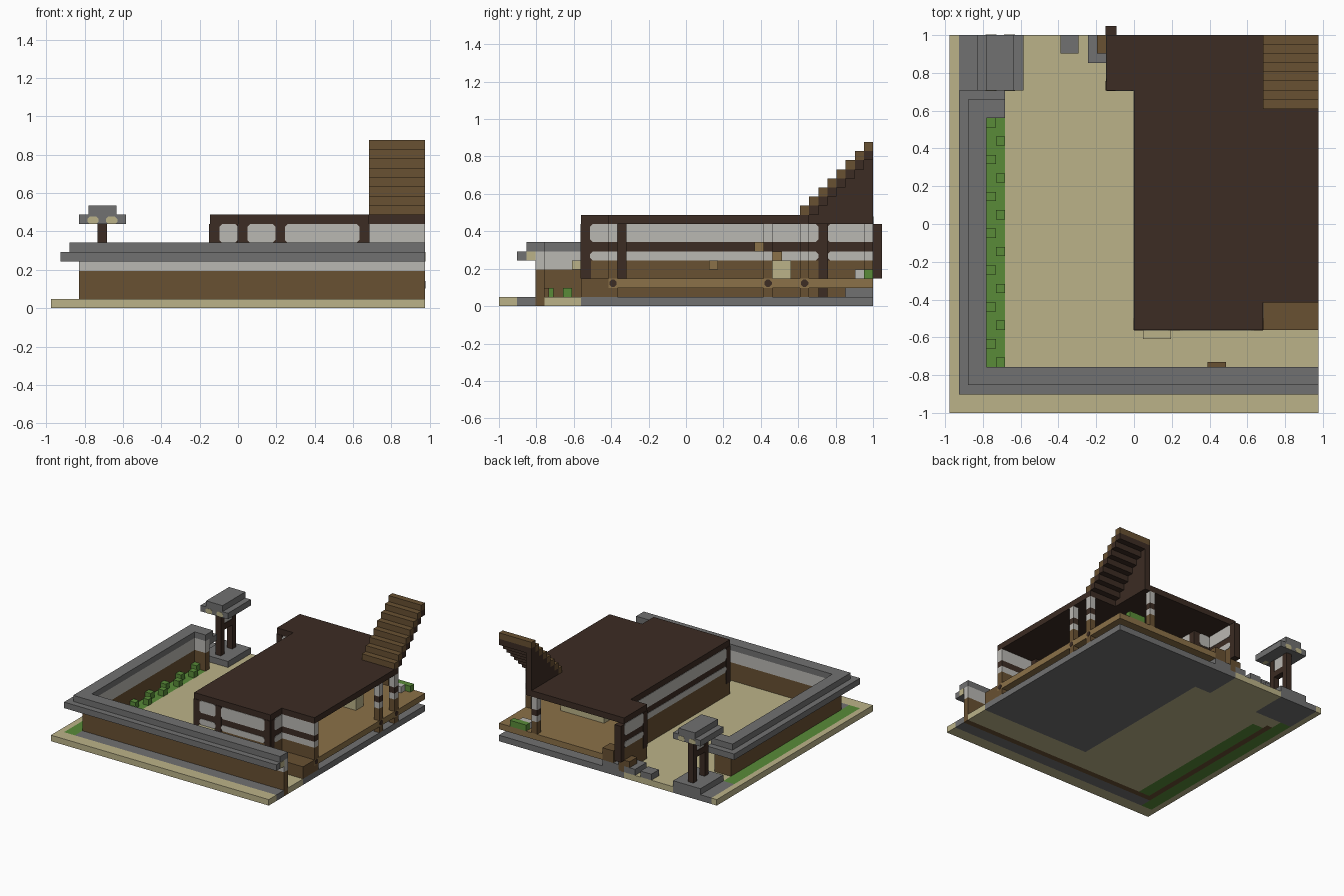
import bpy, bmesh
from mathutils import Matrix, Vector

cube = bpy.data.objects.get("Cube")
if cube:
    bpy.data.objects.remove(cube, do_unlink=True)

NX, NY = 40, 41          # plot size in blocks
U = 2 / NY               # block size


def material(name, r, g, b):
    m = bpy.data.materials.new(name)
    m.use_nodes = True
    m.diffuse_color = (r, g, b, 1)
    m.node_tree.nodes["Principled BSDF"].inputs["Base Color"].default_value = (r, g, b, 1)
    return m


SAND = material("sand", .50, .45, .25)
BROWN = material("brown wood", .14, .082, .032)
DARK = material("dark wood", .045, .025, .017)
GREY = material("grey stone", .165, .165, .165)
WHITE = material("white plaster", .49, .48, .45)
TAN = material("light wood", .26, .165, .065)
GREEN = material("leaf green", .1, .26, .04)


def pos(i, j, k):
    return Vector(((i - NX / 2) * U, (j - NY / 2) * U, k * U))


def finish(name, bm, mats):
    bmesh.ops.recalc_face_normals(bm, faces=bm.faces)
    me = bpy.data.meshes.new(name)
    bm.to_mesh(me)
    bm.free()
    for m in mats:
        me.materials.append(m)
    ob = bpy.data.objects.new(name, me)
    bpy.context.collection.objects.link(ob)
    return ob


def box(name, i, j, k, mat):
    """Box from three (start, end) ranges in blocks."""
    lo, hi = pos(i[0], j[0], k[0]), pos(i[1], j[1], k[1])
    bm = bmesh.new()
    bmesh.ops.create_cube(bm, size=1, matrix=Matrix.Translation((lo + hi) / 2)
                          @ Matrix.Diagonal((*(hi - lo), 1)))
    return finish(name, bm, [mat])


def panel(name, along, s, f, k, mat, cut=.3, out=.06):
    """Cut-corner panel that shows on both sides of a one-block wall."""
    (a, b), (c, d) = s, k
    outline = [(a + cut, c), (b - cut, c), (b, c + cut), (b, d - cut),
               (b - cut, d), (a + cut, d), (a, d - cut), (a, c + cut)]
    place = (lambda t, w, h: pos(t, w, h)) if along == "x" else (lambda t, w, h: pos(w, t, h))
    bm = bmesh.new()
    face = bm.faces.new([bm.verts.new(place(t, f - out, h)) for t, h in outline])
    ext = bmesh.ops.extrude_face_region(bm, geom=[face])
    shift = place(0, 1 + 2 * out, 0) - place(0, 0, 0)
    bmesh.ops.translate(bm, vec=shift, verts=[v for v in ext["geom"] if isinstance(v, bmesh.types.BMVert)])
    return finish(name, bm, [mat])


def wall(name, along, s, f, posts):
    """Timber wall: brown foot, dark frame, plaster panels between posts."""
    def part(label, t, k, mat, grow=0):
        w = (f - grow, f + 1 + grow)
        i, j = (t, w) if along == "x" else (w, t)
        box(name + label, i, j, k, mat)
    part("_foot", s, (1, 5), BROWN)
    part("_frame", s, (5, 9), DARK)
    for p in posts:
        part("_post", (p, p + 1), (3, 9), DARK, .08)
    for p, q in zip(posts, posts[1:]):
        for k in ((5, 6), (7, 9)):
            panel(name + "_panel", along, (p + 1, q), f, k, WHITE)


def banded(name, i, j):
    for k, mat in (((3, 5), BROWN), ((5, 6), WHITE), ((6, 7), DARK), ((7, 9), WHITE)):
        box(name, i, j, k, mat)


# ground slab, coloured by area
AREAS = [((17, 40), (35, 41), GREY), ((20, 40), (9, 41), GREY), ((1, 8), (35, 41), GREY),
         ((4, 6), (5, 32), GREEN), ((3, 40), (4, 5), BROWN), ((3, 4), (4, 33), BROWN),
         ((3, 40), (2, 4), GREY), ((1, 3), (2, 35), GREEN)]
PALETTE = [SAND, GREY, GREEN, BROWN]
bm = bmesh.new()
bmesh.ops.create_grid(bm, x_segments=NX, y_segments=NY, size=1,
                      matrix=Matrix.Diagonal((NX * U / 2, 1, 1, 1)))
ext = bmesh.ops.extrude_face_region(bm, geom=bm.faces[:], use_keep_orig=True)
bmesh.ops.translate(bm, vec=(0, 0, U), verts=[v for v in ext["geom"] if isinstance(v, bmesh.types.BMVert)])
bmesh.ops.recalc_face_normals(bm, faces=bm.faces)
bm.normal_update()
for f in bm.faces:
    c = (f.calc_center_median() - f.normal * U / 2) / U
    i, j = c.x + NX / 2, c.y + NY / 2
    for a, b, mat in AREAS:
        if a[0] < i < a[1] and b[0] < j < b[1]:
            f.material_index = PALETTE.index(mat)
            break
finish("ground", bm, PALETTE)

# garden wall: front, left and short return, with a two-tier stone cap
for name, i, j in (("front", (3, 40), (4, 5)), ("left", (3, 4), (5, 32)), ("return", (3, 6), (32, 33))):
    box(name + "_garden_wall", i, j, (1, 4), BROWN)
    box(name + "_garden_wall_plaster", i, j, (4, 6), WHITE)
for name, i, j in (("front", (1, 40), (2, 4)), ("left", (1, 3), (4, 33)), ("return", (1, 6), (33, 35))):
    box(name + "_cap_lower", i, j, (5, 6), GREY)
for name, i, j in (("front", (2, 40), (3, 5)), ("left", (2, 4), (5, 32)), ("return", (2, 6), (32, 34))):
    box(name + "_cap_upper", i, j, (6, 7), GREY)
box("cap_end_plate", (39.95, 40.05), (3, 4), (5, 6), SAND)

# hedge
for n in range(7):
    box("bush", (4, 5), (7 + 4 * n, 8 + 4 * n), (1, 2), GREEN)
    box("bush", (5, 6), (5 + 4 * n, 6 + 4 * n), (1, 2), GREEN)

# gate shelter
box("gate_base", (3, 8), (35, 41), (1, 2), GREY)
for j in (36, 39):
    box("gate_post", (5, 6), (j, j + 1), (2, 9), DARK)
box("gate_beam", (5, 6), (37, 39), (6, 7), DARK)
box("gate_plaster", (5.1, 5.9), (37, 39), (7, 9), WHITE)
box("gate_roof_lower", (3, 8), (35, 41), (9, 10), GREY)
box("gate_roof_upper", (4, 7), (35, 41), (10, 11), GREY)
for i in (4, 6):
    panel("gate_roof_bracket", "x", (i - .1, i + 1.1), 35, (9, 9.8), SAND, .25, .04)
    panel("gate_roof_bracket", "x", (i - .1, i + 1.1), 40, (9, 9.8), SAND, .25, .04)

# house walls
wall("front_wall", "x", (20, 34), 9, (20, 24, 33))
wall("left_wall", "y", (10, 36), 20, (9, 35))
wall("entry_front_wall", "x", (17, 20), 35, (17, 20))
wall("entry_left_wall", "y", (36, 41), 17, (35, 41))
wall("porch_side_wall", "y", (10, 13), 33, (9, 13))
banded("porch_back_wall", (34, 40), (12, 13))
for j in (29, 33):
    banded("right_post", (39, 40), (j, j + 1))
banded("back_post", (33, 34), (40, 41))

# floor, supports and porch
box("floor_core", (21, 36), (10, 38), (1, 2), BROWN)
box("floor_deck", (21, 40), (12, 41), (2, 3), TAN)
box("porch_floor", (34, 40), (9, 12), (1, 3), BROWN)
for j in (12, 29, 33):
    box("deck_support", (39, 40), (j, j + 1), (1, 2), BROWN)
    panel("log_end", "y", (j + .1, j + .9), 39, (2.1, 2.9), DARK, .25, .05)
box("dark_support", (37, 38), (35, 36), (1, 2), DARK)

# roof
for i, j in (((20, 34), (9, 41)), ((34, 40), (12, 33)), ((17, 20), (35, 41))):
    box("roof", i, j, (9, 10), DARK)

# rising stair roof with a dark underside and closed inner side
for n in range(8):
    j = (33 + n, 34 + n)
    box("stair_tread", (34, 40), j, (10 + n, 11 + n), BROWN)
    box("stair_underside", (35, 40), j, (9 + n, 10 + n), DARK)
    box("stair_side", (34, 35), j, (9, 10 + n), DARK)

# furniture and goods inside
box("straw_stack", (27, 35), (30, 32), (3, 4), SAND)
box("straw_panel", (33, 35), (30, 32), (4, 5), SAND)
box("straw_bale", (28, 30), (30, 32), (4, 5), SAND)
box("planter", (35, 38), (40, 41), (3, 4), GREEN)
box("planter_side", (35, 37), (39, 40), (3, 4), WHITE)
for j, k in ((28, 6), (13, 7), (23, 4), (30, 5)):
    box("lantern", (21, 22), (j, j + 1), (k, k + 1), TAN)

# loose garden pieces
box("garden_bench", (28, 30), (5, 5.5), (1, 2), BROWN)
box("window_ledge", (21, 24), (8, 9), (4, 5), SAND)
box("stepping_stone", (12, 14), (39, 41), (1, 2), GREY)
box("entry_step", (15, 21), (38, 41), (1, 2), GREY)
box("entry_crate", (16, 18), (39, 41), (2, 3), BROWN)
box("entry_crate_tall", (19, 21), (39, 41), (2, 4), BROWN)
